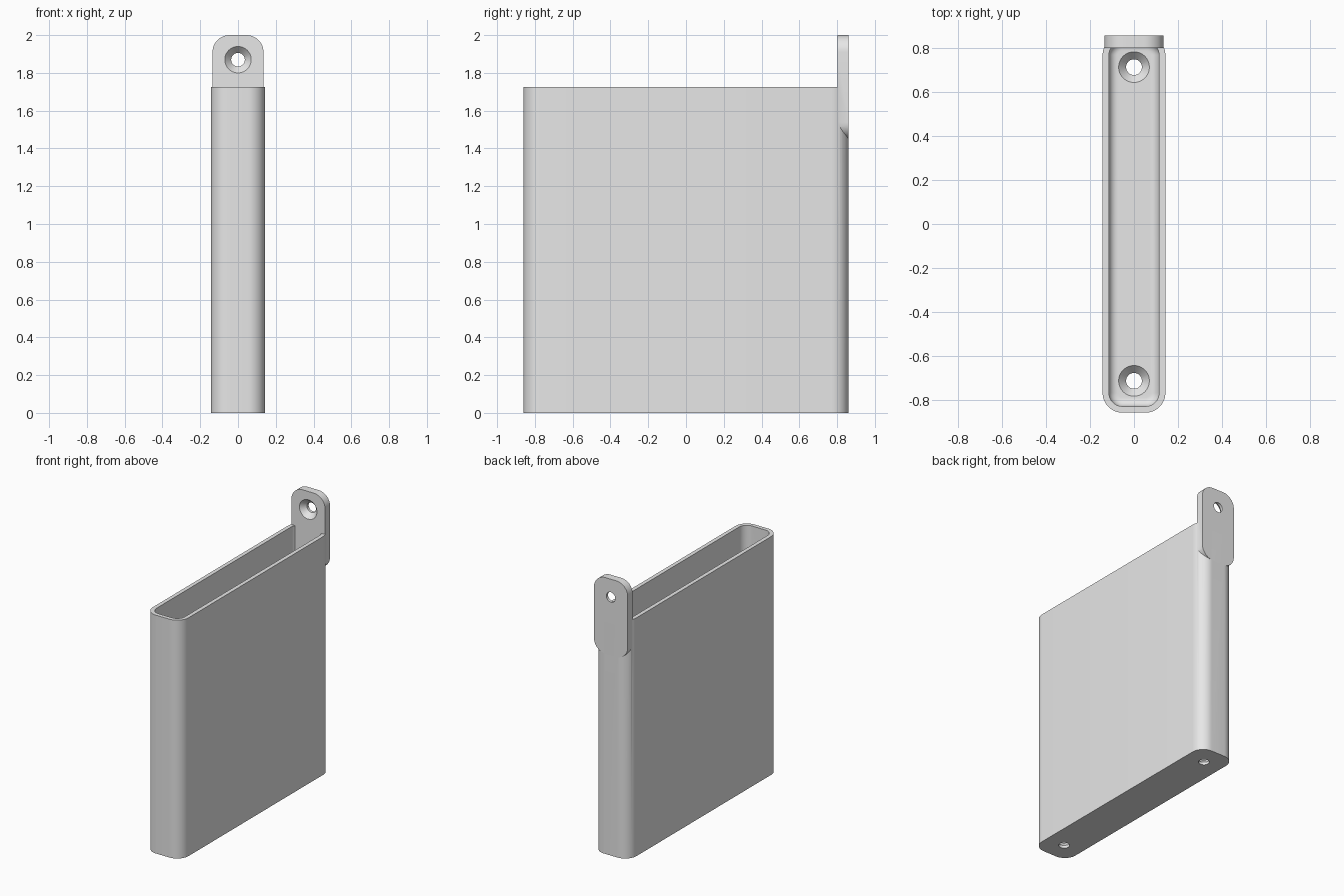
import bpy, bmesh, math
from mathutils import Matrix, Vector

cube = bpy.data.objects.get("Cube")
if cube:
    bpy.data.objects.remove(cube, do_unlink=True)

grey = bpy.data.materials.new("light_grey")
grey.use_nodes = True
grey.diffuse_color = (0.8, 0.8, 0.8, 1)
grey.node_tree.nodes["Principled BSDF"].inputs["Base Color"].default_value = (0.8, 0.8, 0.8, 1)


def rounded_rect(hx, hy, r, steps=12):
    """Counter-clockwise outline of a rectangle with round corners."""
    pts = []
    for i, (sx, sy) in enumerate([(1, 1), (-1, 1), (-1, -1), (1, -1)]):
        for k in range(steps + 1):
            a = math.pi / 2 * (i + k / steps)
            pts.append((sx * (hx - r) + r * math.cos(a), sy * (hy - r) + r * math.sin(a)))
    return pts


def circle(r, n=48):
    return [(r * math.cos(2 * math.pi * k / n), r * math.sin(2 * math.pi * k / n)) for k in range(n)]


def loft(name, sections, matrix=Matrix()):
    """Closed solid through a stack of (outline, height) sections."""
    bm = bmesh.new()
    rings = [[bm.verts.new(matrix @ Vector((x, y, z))) for x, y in pts] for pts, z in sections]
    n = len(rings[0])
    for low, high in zip(rings, rings[1:]):
        for i in range(n):
            j = (i + 1) % n
            bm.faces.new((low[i], low[j], high[j], high[i]))
    bm.faces.new(rings[0][::-1])
    bm.faces.new(rings[-1])
    bmesh.ops.recalc_face_normals(bm, faces=bm.faces)
    mesh = bpy.data.meshes.new(name)
    bm.to_mesh(mesh)
    bm.free()
    mesh.materials.append(grey)
    ob = bpy.data.objects.new(name, mesh)
    bpy.context.collection.objects.link(ob)
    return ob


def combine(target, other, operation):
    """Apply a boolean and discard the second solid."""
    mod = target.modifiers.new("cut", 'BOOLEAN')
    mod.operation, mod.object, mod.solver = operation, other, 'EXACT'
    bpy.context.view_layer.objects.active = target
    bpy.ops.object.modifier_apply(modifier=mod.name)
    bpy.data.objects.remove(other, do_unlink=True)


HX, HY, TOP, R = 0.143, 0.86, 1.725, 0.09
WALL, FLOOR, FILLET = 0.029, 0.057, 0.04

# Outer shell
holder = loft("wall_holder", [(rounded_rect(HX, HY, R), 0), (rounded_rect(HX, HY, R), TOP)])

# Cavity with a filleted floor
sections = []
for k in range(9):
    a = math.pi / 2 * k / 8
    inset = WALL + FILLET * (1 - math.sin(a))
    sections.append((rounded_rect(HX - inset, HY - inset, R - inset), FLOOR + FILLET * (1 - math.cos(a))))
sections.append((rounded_rect(HX - WALL, HY - WALL, R - WALL), TOP + 0.1))
combine(holder, loft("cavity_cutter", sections), 'DIFFERENCE')

# Hanging tab on the back; local z points to the front
TAB, TAB_LOW = 0.057, 1.45
upright = Matrix.Rotation(math.pi / 2, 4, 'X')
tab_outline = rounded_rect(0.135, (2 - TAB_LOW) / 2, R)
tab_place = Matrix.Translation((0, HY, (2 + TAB_LOW) / 2)) @ upright
combine(holder, loft("hanging_tab", [(tab_outline, 0), (tab_outline, TAB)], tab_place), 'UNION')

# Countersunk screw holes: two in the floor, one in the tab
places = [Matrix.Translation((0, y, 0)) for y in (-0.715, 0.715)]
places.append(Matrix.Translation((0, HY, 1.87)) @ upright)
for place in places:
    cutter = loft("screw_cutter", [(circle(0.036), -0.02), (circle(0.036), 0.02),
                                   (circle(0.07), FLOOR), (circle(0.07), FLOOR + 0.01)], place)
    combine(holder, cutter, 'DIFFERENCE')

# Smooth rounded corners, sharp rims
bpy.ops.object.select_all(action='DESELECT')
holder.select_set(True)
bpy.context.view_layer.objects.active = holder
bpy.ops.object.shade_smooth_by_angle(angle=math.radians(30))
